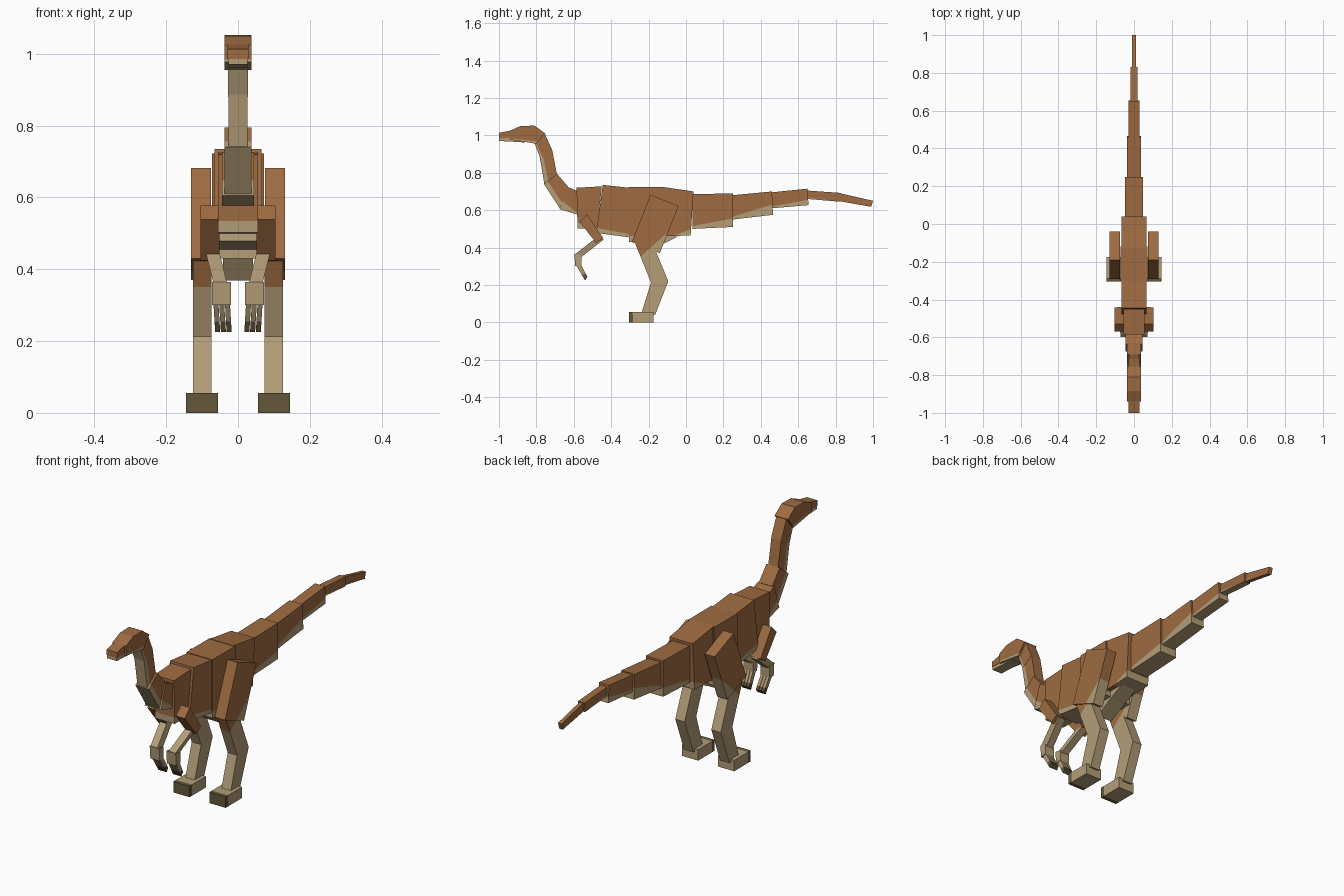
import bpy, bmesh
from mathutils import Vector

cube = bpy.data.objects.get("Cube")
if cube:
    bpy.data.objects.remove(cube, do_unlink=True)


def material(name, rgb):
    linear = [(c / 255) ** 2.2 for c in rgb] + [1]
    m = bpy.data.materials.new(name)
    m.use_nodes = True
    m.diffuse_color = linear
    m.node_tree.nodes["Principled BSDF"].inputs["Base Color"].default_value = linear
    return m


BROWN = material("rust_brown", (157, 107, 67))
TAN = material("belly_tan", (178, 156, 119))
CLAW = material("claw_dark", (100, 88, 62))


def slab(name, outline, half, cut=None, x=0, lean=0, mats=(BROWN, TAN)):
    """Box with a side outline of (y, z) points; faces below the cut line get the second colour."""
    bm = bmesh.new()
    top = max(z for y, z in outline)
    sides = []
    for s in (-1, 1):
        sides.append([bm.verts.new((x + s * half + lean * (z - top), y, z)) for y, z in outline])
    a, b = sides
    bm.faces.new(a)
    bm.faces.new(b[::-1])
    n = len(outline)
    for i in range(n):
        j = (i + 1) % n
        bm.faces.new((a[j], a[i], b[i], b[j]))
    if cut:
        (y0, z0), (y1, z1) = cut
        origin = Vector((0, y0, z0))
        normal = Vector((0, z0 - z1, y1 - y0)).normalized()
        bmesh.ops.bisect_plane(bm, geom=bm.verts[:] + bm.edges[:] + bm.faces[:],
                               plane_co=origin, plane_no=normal)
        for f in bm.faces:
            f.material_index = int((f.calc_center_median() - origin).dot(normal) < 0)
    bmesh.ops.recalc_face_normals(bm, faces=bm.faces)
    mesh = bpy.data.meshes.new(name)
    bm.to_mesh(mesh)
    bm.free()
    for m in mats:
        mesh.materials.append(m)
    ob = bpy.data.objects.new(name, mesh)
    bpy.context.collection.objects.link(ob)
    return ob


# Tail, from hips to tip
slab("tail_base", [(-.13, .725), (.04, .7), (.025, .465), (-.12, .46)], .065, [(-.1, .45), (.04, .505)])
slab("tail_second", [(.035, .685), (.25, .69), (.25, .51), (.035, .5)], .048, [(.03, .515), (.25, .555)])
slab("tail_third", [(.25, .68), (.46, .7), (.465, .575), (.25, .55)], .037, [(.25, .565), (.46, .63)])
slab("tail_fourth", [(.455, .695), (.65, .715), (.655, .627), (.46, .61)], .028, [(.46, .62), (.65, .655)])
slab("tail_fifth", [(.645, .705), (.83, .692), (.825, .645), (.645, .66)], .018, [(.65, .668), (.83, .645)])
slab("tail_tip", [(.825, .69), (1, .65), (.99, .618), (.825, .647)], .01)

# Body
slab("hips", [(-.305, .723), (-.12, .723), (-.12, .43), (-.305, .43)], .072, [(-.3, .462), (-.1, .45)])
slab("belly_keel", [(-.28, .46), (-.04, .46), (-.12, .42), (-.215, .368)], .042, mats=(TAN,))
slab("rear_chest", [(-.445, .735), (-.305, .72), (-.305, .455), (-.48, .478)], .066, [(-.47, .503), (-.3, .472)])
slab("front_chest", [(-.585, .72), (-.45, .727), (-.475, .5), (-.58, .502)], .055, [(-.585, .535), (-.48, .51)])

# Neck
slab("neck_base", [(-.635, .725), (-.575, .7), (-.575, .575), (-.675, .605)], .045, [(-.69, .67), (-.58, .585)])
slab("lower_neck", [(-.69, .795), (-.63, .725), (-.675, .61), (-.76, .74)], .037, [(-.74, .757), (-.655, .627)])
slab("middle_neck", [(-.715, .92), (-.69, .79), (-.757, .738), (-.785, .9)], .027, [(-.768, .91), (-.735, .75)])
slab("upper_neck", [(-.755, 1.01), (-.715, .92), (-.78, .88), (-.81, .958)], .028, [(-.8, .958), (-.768, .885)])

# Head
slab("skull", [(-.885, 1.05), (-.81, 1.052), (-.755, 1.012), (-.8, .955), (-.94, .977), (-.94, 1.025)],
     .037, [(-.94, .985), (-.8, .968)])
slab("snout", [(-1, 1.013), (-.88, 1.038), (-.88, .985), (-1, .985)], .029)
slab("lower_jaw", [(-1, .985), (-.86, .985), (-.86, .962), (-1, .97)], .027, mats=(TAN,))

for side, s in (("left", 1), ("right", -1)):
    # Leg
    shade_line = [(-.25, .345), (-.1, .48)]
    slab(side + "_thigh", [(-.19, .682), (-.04, .622), (-.14, .37), (-.29, .43)], .028, shade_line, s * .103)
    slab(side + "_calf", [(-.275, .43), (-.165, .39), (-.095, .22), (-.185, .208)], .026, shade_line, s * .1)
    slab(side + "_ankle", [(-.185, .22), (-.095, .22), (-.165, .04), (-.238, .05)], .026, x=s * .1, mats=(TAN,))
    slab(side + "_foot", [(-.305, .055), (-.175, .055), (-.175, 0), (-.305, 0)], .045,
         [(-.285, .055), (-.284, 0)], s * .1, mats=(TAN, CLAW))

    # Arm
    slab(side + "_upper_arm", [(-.53, .578), (-.442, .45), (-.48, .425), (-.57, .538)], .026, x=s * .078)
    slab(side + "_forearm", [(-.47, .46), (-.44, .443), (-.565, .345), (-.597, .362)], .019,
         x=s * .074, lean=s * .25, mats=(TAN,))
    slab(side + "_hand", [(-.597, .365), (-.56, .358), (-.56, .305), (-.592, .3)], .026, x=s * .046, mats=(TAN,))
    for i, label in enumerate(("inner", "middle", "outer")):
        slab(f"{side}_{label}_finger", [(-.59, .31), (-.565, .315), (-.527, .243), (-.54, .225)], .007,
             [(-.57, .252), (-.52, .262)], s * (.03 + .016 * i), s * .06, (TAN, CLAW))
